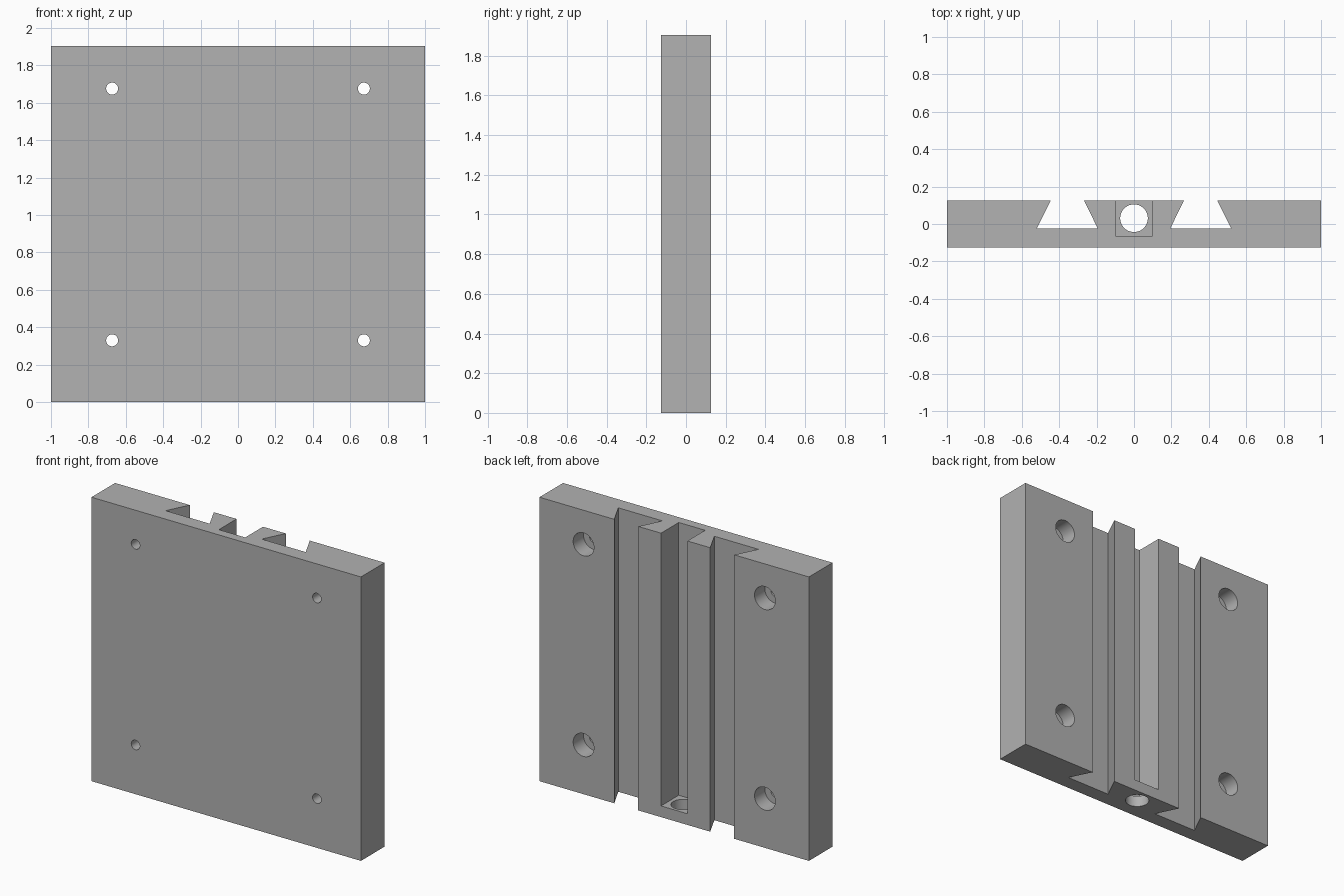
import bpy, bmesh, math
from mathutils import Matrix, Vector

cube = bpy.data.objects.get("Cube")
if cube:
    bpy.data.objects.remove(cube, do_unlink=True)

HEIGHT = 1.905
BACK, FRONT = 0.125, -0.125
GROOVE_FLOOR = -0.025

grey = bpy.data.materials.new("grey_metal")
colour = (0.445, 0.445, 0.445, 1)
grey.diffuse_color = colour
grey.use_nodes = True
grey.node_tree.nodes["Principled BSDF"].inputs["Base Color"].default_value = colour


def add_object(name, bm):
    bmesh.ops.recalc_face_normals(bm, faces=bm.faces)
    mesh = bpy.data.meshes.new(name)
    bm.to_mesh(mesh)
    bm.free()
    mesh.materials.append(grey)
    obj = bpy.data.objects.new(name, mesh)
    bpy.context.collection.objects.link(obj)
    return obj


def cylinder(name, radius, start, end):
    start, end = Vector(start), Vector(end)
    axis = end - start
    turn = axis.to_track_quat("Z", "Y").to_matrix().to_4x4()
    bm = bmesh.new()
    bmesh.ops.create_cone(bm, cap_ends=True, segments=48, radius1=radius, radius2=radius,
                          depth=axis.length,
                          matrix=Matrix.Translation((start + end) / 2) @ turn)
    return add_object(name, bm)


def box(name, low, high):
    low, high = Vector(low), Vector(high)
    bm = bmesh.new()
    bmesh.ops.create_cube(bm, size=1, matrix=Matrix.Translation((low + high) / 2)
                          @ Matrix.Diagonal((*(high - low), 1)))
    return add_object(name, bm)


# Plate with two dovetail grooves: half profile, mirrored, extruded upward
half = [(1, FRONT), (1, BACK), (0.445, BACK), (0.52, GROOVE_FLOOR),
        (0.193, GROOVE_FLOOR), (0.267, BACK)]
profile = half + [(-x, y) for x, y in reversed(half)]
bm = bmesh.new()
face = bm.faces.new([bm.verts.new((x, y, 0)) for x, y in profile])
result = bmesh.ops.extrude_face_region(bm, geom=[face])
top = [v for v in result["geom"] if isinstance(v, bmesh.types.BMVert)]
bmesh.ops.translate(bm, verts=top, vec=(0, 0, HEIGHT))
plate = add_object("dovetail_plate", bm)

# Central slot, and the rod hole through its end wall
cutters = [
    box("slot_cutter", (-0.098, -0.063, 0.075), (0.098, 0.3, HEIGHT + 0.1)),
    cylinder("rod_hole_cutter", 0.074, (0, 0.031, -0.1), (0, 0.031, 0.2)),
]

# Counterbored screw holes in the four corners
for x in (-0.673, 0.673):
    for z in (0.33, 1.676):
        cutters.append(cylinder("screw_hole_cutter", 0.032, (x, -0.2, z), (x, 0.2, z)))
        cutters.append(cylinder("counterbore_cutter", 0.077, (x, 0.015, z), (x, 0.2, z)))

bpy.context.view_layer.objects.active = plate
for cutter in cutters:
    cutter.hide_render = True
    cut = plate.modifiers.new("cut", "BOOLEAN")
    cut.operation = "DIFFERENCE"
    cut.solver = "EXACT"
    cut.object = cutter
    bpy.ops.object.modifier_apply(modifier=cut.name)
    bpy.data.objects.remove(cutter, do_unlink=True)

# Smooth bores, sharp edges elsewhere
bpy.ops.object.select_all(action="DESELECT")
plate.select_set(True)
bpy.ops.object.shade_smooth_by_angle(angle=math.radians(30))
